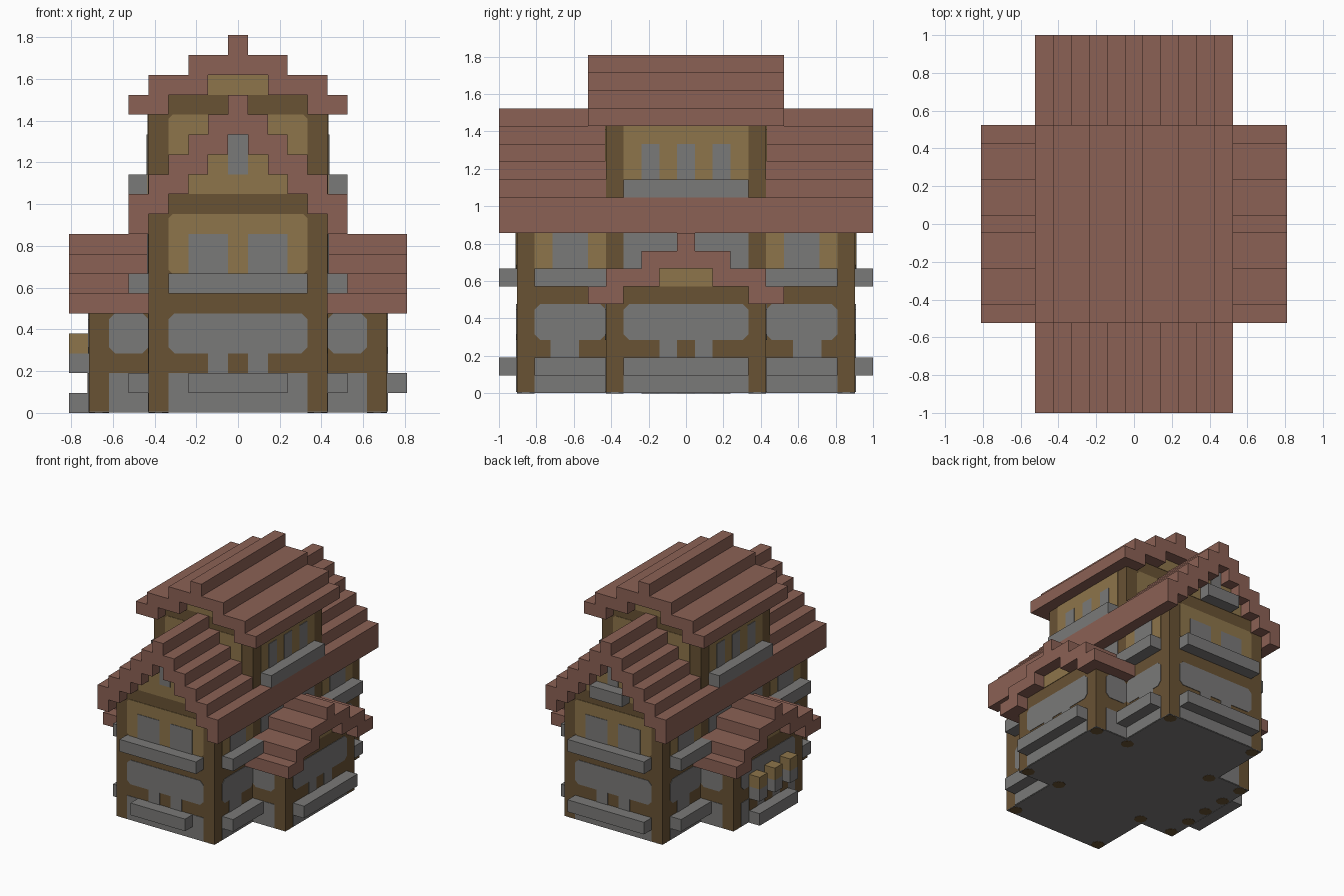
import bpy, bmesh, math
from mathutils import Vector

cube = bpy.data.objects.get("Cube")
if cube:
    bpy.data.objects.remove(cube)

U = 2 / 21  # one building block


def material(name, rgb):
    m = bpy.data.materials.new(name)
    m.use_nodes = True
    m.diffuse_color = (*rgb, 1)
    m.node_tree.nodes["Principled BSDF"].inputs["Base Color"].default_value = (*rgb, 1)
    return m


ROOF = material("clay roof", (0.26, 0.12, 0.09))
TIMBER = material("dark timber", (0.14, 0.084, 0.034))
TAN = material("tan plaster", (0.27, 0.178, 0.069))
GREY = material("grey stone", (0.195, 0.192, 0.188))


def prism(name, mat, pts, axis, lo, hi):
    """Extrude an outline of (across, height) points along x or y."""
    def place(a, z, t):
        return Vector((t, a, z) if axis == "x" else (a, t, z)) * U
    bm = bmesh.new()
    near = [bm.verts.new(place(a, z, lo)) for a, z in pts]
    far = [bm.verts.new(place(a, z, hi)) for a, z in pts]
    bm.faces.new(near)
    bm.faces.new(far[::-1])
    for i in range(len(pts)):
        j = (i + 1) % len(pts)
        bm.faces.new((near[j], near[i], far[i], far[j]))
    bmesh.ops.recalc_face_normals(bm, faces=bm.faces)
    mesh = bpy.data.meshes.new(name)
    bm.to_mesh(mesh)
    bm.free()
    mesh.materials.append(mat)
    ob = bpy.data.objects.new(name, mesh)
    bpy.context.collection.objects.link(ob)
    return ob


def box(name, mat, x0, x1, y0, y1, z0, z1):
    return prism(name, mat, [(x0, z0), (x1, z0), (x1, z1), (x0, z1)], "y", y0, y1)


def steps(heights):
    """Right-to-left stepped line over mirrored one-block columns."""
    line = []
    n = len(heights)
    for c in range(n - 1, -n, -1):
        h = heights[abs(c)]
        for p in ((c + 0.5, h), (c - 0.5, h)):
            if len(line) > 1 and line[-1][1] == line[-2][1] == h:
                line.pop()
            if not line or line[-1] != p:
                line.append(p)
    return line


def stepped(name, mat, tops, bottoms, axis, lo, hi):
    return prism(name, mat, steps(tops) + steps(bottoms)[::-1], axis, lo, hi)


def panel(name, mat, axis, wall, a0, a1, z0, z1, cut=0.0, layer=1):
    """Thin plate on a wall; the sign of wall gives the outward side."""
    out = wall + math.copysign(0.04 * layer, wall)
    if cut:
        pts = [(a0 + cut, z0), (a1 - cut, z0), (a1, z0 + cut), (a1, z1 - cut),
               (a1 - cut, z1), (a0 + cut, z1), (a0, z1 - cut), (a0, z0 + cut)]
    else:
        pts = [(a0, z0), (a1, z0), (a1, z1), (a0, z1)]
    prism(name, mat, pts, axis, min(wall, out), max(wall, out))


def ledge(name, axis, wall, a0, a1, z, mat=GREY):
    """One-block ledge standing out from a wall."""
    out = wall + math.copysign(1, wall)
    prism(name, mat, [(a0, z), (a1, z), (a1, z + 1), (a0, z + 1)], axis,
          min(wall, out), max(wall, out))


LOW = 0.06  # underside of the timber bodies, just above the floor

# Timber bodies
stepped("main_body", TIMBER, [14, 13, 12, 11, 10], [LOW] * 5, "y", -9.5, 9.5)
stepped("wing_body", TIMBER, [7, 7, 6, 6, 5], [LOW] * 5, "x", -7.5, 7.5)
upper = stepped("upper_body", TIMBER, [17, 17, 16, 16, 15], [11] * 5, "y", -4.5, 4.5)
upper.scale.x = 1.005

# Stepped roofs
stepped("main_roof", ROOF, [16, 15, 14, 13, 12, 11], [14, 13, 12, 11, 10, 9], "y", -10.5, 10.5)
gable_top, gable_under = [9, 8, 8, 7, 7, 6], [7, 7, 6, 6, 5, 5]
stepped("upper_roof", ROOF, [h + 10 for h in gable_top], [h + 10 for h in gable_under],
        "y", -5.5, 5.5)
for s, side in ((1, "left"), (-1, "right")):
    stepped(side + "_wing_roof", ROOF, gable_top, gable_under, "x",
            min(s * 4.5, s * 8.5), max(s * 4.5, s * 8.5))

# Floor and the post feet under it
box("main_floor", GREY, -4.5, 4.5, -9.5, 9.5, 0.02, LOW)
box("wing_floor", GREY, -7.5, 7.5, -4.5, 4.5, 0.02, LOW)
feet = [(x * sx, y * sy) for x, y in ((4, 9), (4, 4), (7, 4)) for sx in (1, -1) for sy in (1, -1)]
for x, y in feet + [(-7, y) for y in (-2, 0, 2)]:
    bpy.ops.mesh.primitive_cylinder_add(vertices=8, radius=U / 2, depth=0.02 * U,
                                        location=(x * U, y * U, 0.01 * U))
    bpy.context.object.name = "post_foot"
    bpy.context.object.data.materials.append(TIMBER)


def ground_panels(axis, wall):
    """Lower stone panels with two slots through the middle rail."""
    panel("lower_panel", GREY, axis, wall, -3.5, 3.5, LOW, 2)
    panel("middle_panel", GREY, axis, wall, -3.5, 3.5, 3, 5, 0.3)
    for a in (-1.5, 0.5):
        panel("rail_slot", GREY, axis, wall, a, a + 1, 2, 3)


for s, end in ((-1, "front"), (1, "back")):
    # Main end walls
    w = 9.5 * s
    ground_panels("y", w)
    panel(end + "_plaster", TAN, "y", w, -3.5, 3.5, 7, 10, 0.2)
    for a in (-2.5, 0.5):
        panel(end + "_window", GREY, "y", w, a, a + 2, 7, 9, layer=2)
    for half, z in ((2.5, 11), (1.5, 12)):
        panel(end + "_gable_plaster", TAN, "y", w, -half, half, z, z + 1)
    panel(end + "_gable_window", GREY, "y", w, -0.5, 0.5, 12, 14, layer=2)
    ledge(end + "_upper_ledge", "y", w, -3.5, 3.5, 6)
    half = 2.5 if s < 0 else 3.5
    ledge(end + "_lower_ledge", "y", w, -half, half, 1)

    # Upper storey end walls
    panel(end + "_upper_plaster", TAN, "y", 4.5 * s, -3.5, 3.5, 11, 15, 0.2)
    panel(end + "_upper_gable", TAN, "y", 4.5 * s, -1.5, 1.5, 16, 17)

    # Wing walls facing front and back
    for a in (-6.5, 4.5):
        panel("wing_lower_panel", GREY, "y", 4.5 * s, a, a + 2, LOW, 2)
        panel("wing_middle_panel", GREY, "y", 4.5 * s, a, a + 2, 3, 5, 0.3)
ledge("back_gable_ledge", "y", 9.5, -1.5, 1.5, 11)

for s, side in ((1, "left"), (-1, "right")):
    # Long side walls of the main body
    w = 4.5 * s
    for t in (1, -1):
        def span(a, b):
            return min(a * t, b * t), max(a * t, b * t)
        panel(side + "_lower_panel", GREY, "x", w, *span(4.5, 8.5), LOW, 2)
        panel(side + "_rail_slot", GREY, "x", w, *span(6, 7.6), 2, 3)
        panel(side + "_middle_panel", GREY, "x", w, *span(4.5, 8.5), 3, 5, 0.3)
        panel(side + "_plaster", TAN, "x", w, *span(4.5, 8.5), 7, 9)
        panel(side + "_window", GREY, "x", w, *span(5.5, 7.5), 7, 9, layer=2)
        ledge(side + "_lower_ledge", "x", w, *span(4.5, 8.5), 1)
        ledge(side + "_upper_ledge", "x", w, *span(4.5, 8.5), 6)
    panel(side + "_high_panel", GREY, "x", w, -3.5, 3.5, 6, 9)

    # Upper storey sides
    panel(side + "_upper_plaster", TAN, "x", w * 1.005, -3.5, 3.5, 11, 15)
    for a in (-2.5, -0.5, 1.5):
        panel(side + "_upper_window", GREY, "x", w * 1.005, a, a + 1, 12, 14, layer=2)
    ledge(side + "_upper_sill", "x", w, -3.5, 3.5, 11)

    # Wing gable
    panel(side + "_wing_gable", TAN, "x", 7.5 * s, -1.5, 1.5, 6, 7)

# Left wing end
ground_panels("x", 7.5)
ledge("left_wing_ledge", "x", 7.5, -3.5, 3.5, 1)

# Right wing end: posts, hanging boxes and a low step
panel("right_wing_lower_panel", GREY, "x", -7.5, -3.5, 3.5, LOW, 2)
panel("right_wing_middle_panel", GREY, "x", -7.5, -3.5, 3.5, 3, 5, 0.3)
ledge("right_wing_step", "x", -7.5, -2.5, 2.5, 0)
for a in (-2.5, -0.5, 1.5):
    panel("right_wing_post", TIMBER, "x", -7.5, a, a + 1, LOW, 2, layer=2)
    ledge("hanging_box_base", "x", -7.5, a, a + 1, 2)
    ledge("hanging_box_top", "x", -7.5, a, a + 1, 3, TAN)
